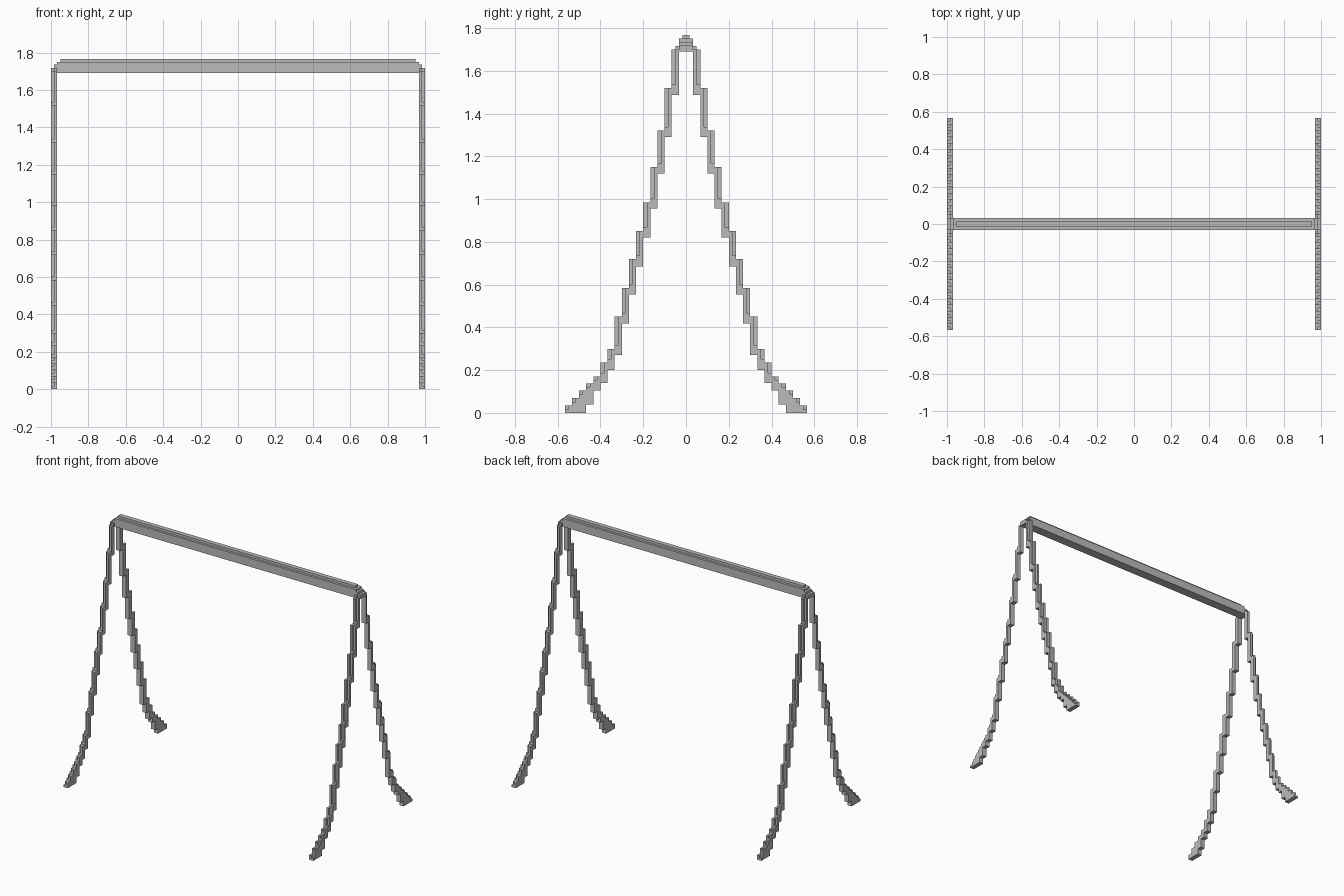
import bpy, bmesh

cube = bpy.data.objects.get("Cube")
if cube:
    bpy.data.objects.remove(cube, do_unlink=True)

grey = bpy.data.materials.new("metal_grey")
grey.use_nodes = True
colour = (0.5, 0.5, 0.5, 1)
grey.diffuse_color = colour
grey.node_tree.nodes["Principled BSDF"].inputs["Base Color"].default_value = colour

STEP = 1 / 30       # width of one stair column
HALF = STEP / 2     # size of the small notches
TOPS = [1.735, 1.70, 1.52, 1.32, 1.15, 0.985, 0.85, 0.72, 0.585, 0.45,
        0.30, 0.235, 0.17, 0.137, 0.105, 0.07, 0.035, 0]
BOTTOMS = [1.69, 1.488, 1.29, 1.12, 0.955, 0.82, 0.685, 0.553, 0.418, 0.27,
           0.20, 0.14, 0.105, 0.04, 0, 0, 0]


def extrude_profile(name, profile, x0, x1):
    """Extrude a symmetric half outline of (y, z) points along x."""
    points = []
    for p in profile + [(-y, z) for y, z in reversed(profile)]:
        p = (round(p[0], 4), round(p[1], 4))
        if p[0] == 0 or p in points:
            continue
        points.append(p)
    bm = bmesh.new()
    face = bm.faces.new([bm.verts.new((x0, y, z)) for y, z in points])
    moved = bmesh.ops.extrude_face_region(bm, geom=[face])["geom"]
    bmesh.ops.translate(bm, vec=(x1 - x0, 0, 0),
                        verts=[v for v in moved if isinstance(v, bmesh.types.BMVert)])
    bmesh.ops.recalc_face_normals(bm, faces=bm.faces)
    mesh = bpy.data.meshes.new(name)
    bm.to_mesh(mesh)
    bm.free()
    mesh.materials.append(grey)
    obj = bpy.data.objects.new(name, mesh)
    bpy.context.collection.objects.link(obj)


def leg_profile(notched):
    """Stepped outline of one leg, from the ridge to the foot and back."""
    upper, lower = [], []
    for i, bottom in enumerate(BOTTOMS):
        top = TOPS[i]
        inner, outer = top, top
        if i == 0 and notched:
            inner = outer = top - HALF
        elif i == 1 and not notched:
            inner = top + HALF
        elif i > 0 and notched:
            outer = min(top, TOPS[i + 1] + HALF)
        y = i * STEP
        upper += [(y, inner), (y + HALF, inner), (y + HALF, outer), (y + STEP, outer)]
        lower += [(y, bottom), (y + STEP, bottom)]
    return upper + lower[::-1]


# A-shaped end frames, each with a full inner layer and a notched outer layer
for side, label in ((1, "left"), (-1, "right")):
    extrude_profile(label + "_frame_inner", leg_profile(False),
                    side * (1 - STEP), side * (1 - HALF))
    extrude_profile(label + "_frame_outer", leg_profile(True),
                    side * (1 - HALF), side)

# Crossbar with a narrow ridge along the top
base, shoulder, ridge = 1.69, 1.75, 1.767
extrude_profile("crossbar", [(STEP, shoulder), (STEP, base)], STEP - 1, 1 - STEP)
extrude_profile("crossbar_ridge", [(HALF, ridge), (HALF, shoulder)], -0.95, 0.95)
